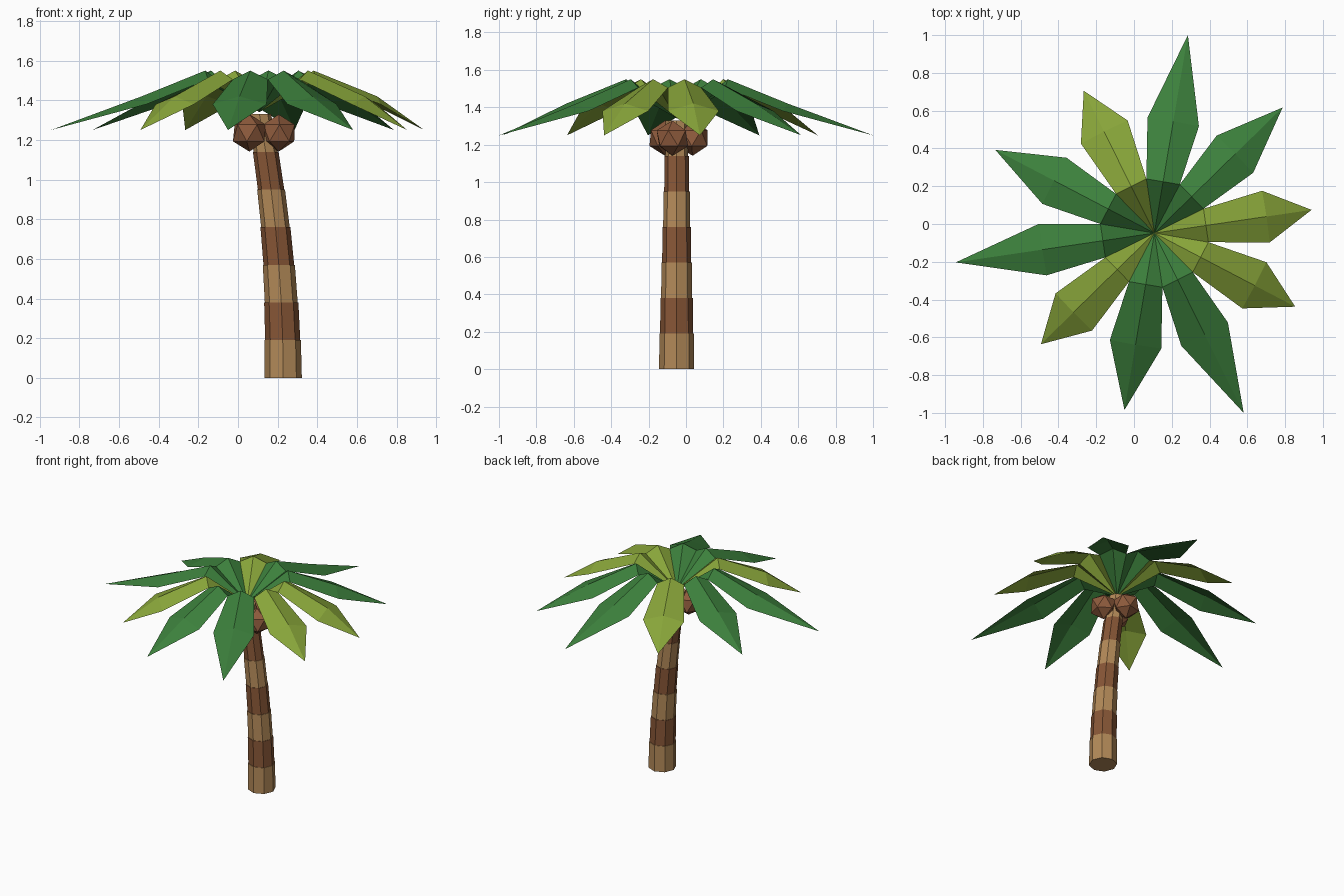
import bpy, bmesh
from math import cos, sin, radians, tau
from mathutils import Vector

if "Cube" in bpy.data.objects:
    bpy.data.objects.remove(bpy.data.objects["Cube"])


def material(name, r, g, b):
    """Flat material from 8-bit sRGB values, stored as linear."""
    lin = [((c / 255 + 0.055) / 1.055) ** 2.4 for c in (r, g, b)] + [1]
    mat = bpy.data.materials.new(name)
    mat.use_nodes = True
    mat.diffuse_color = lin
    bsdf = mat.node_tree.nodes["Principled BSDF"]
    bsdf.inputs["Base Color"].default_value = lin
    bsdf.inputs["Roughness"].default_value = 0.9
    return mat


dark_green = material("dark green", 60, 128, 60)
light_green = material("light green", 137, 166, 58)
tan = material("tan bark", 178, 137, 88)
brown = material("brown bark", 135, 86, 54)
shell = material("coconut brown", 141, 90, 60)


def finish(name, bm, mat):
    mesh = bpy.data.meshes.new(name)
    bm.to_mesh(mesh)
    bm.free()
    mesh.materials.append(mat)
    obj = bpy.data.objects.new(name, mesh)
    bpy.context.collection.objects.link(obj)
    return obj


# Trunk: stacked eight-sided segments on a leaning curve
HEIGHT, SEGMENTS, SIDES = 1.33, 7, 8
TOP_X, BASE_X, AXIS_Y = 0.108, 0.228, -0.05


def trunk_point(z):
    return Vector((BASE_X + (TOP_X - BASE_X) * (z / HEIGHT) ** 2, AXIS_Y, z))


def trunk_segment(i):
    bm = bmesh.new()
    step = HEIGHT / SEGMENTS
    radius = 0.094 - 0.0055 * i
    rings = []
    for z, r in ((i * step, radius), ((i + 1) * step, radius * 0.975)):
        centre = trunk_point(z)
        rings.append([bm.verts.new(centre + Vector((r * cos(a), r * sin(a), 0)))
                      for a in (tau * s / SIDES for s in range(SIDES))])
    low, high = rings
    for s in range(SIDES):
        t = (s + 1) % SIDES
        bm.faces.new((low[s], low[t], high[t], high[s]))
    bm.faces.new(low[::-1])
    bm.faces.new(high)
    finish(f"trunk_segment_{i + 1}", bm, brown if i % 2 else tan)


for i in range(SEGMENTS):
    trunk_segment(i)

# Coconuts: three faceted balls around the trunk top
for i in range(3):
    a = radians(105 + 120 * i)
    bm = bmesh.new()
    bmesh.ops.create_icosphere(bm, subdivisions=1, radius=0.094)
    nut = finish(f"coconut_{i + 1}", bm, shell)
    nut.location = (0.12 + 0.088 * cos(a), AXIS_Y + 0.088 * sin(a), 1.235)
    nut.rotation_euler.z = a

# Fronds: folded leaves that rise from the centre, then droop to a point
FRONDS = 10
HALF = radians(180 / FRONDS)
RING = 0.29


def frond(i, length, mat):
    bm = bmesh.new()
    a = radians(8.4 + 360 / FRONDS * i)

    def vert(along, side, z):
        return bm.verts.new((TOP_X + along * cos(a) - side * sin(a),
                             -0.048 + along * sin(a) + side * cos(a), z))

    root = vert(0, 0, 1.34)
    ridge = vert(RING * cos(HALF), 0, 1.55)
    bend = vert(0.6, 0, 1.42)
    tip = vert(length, 0, 1.25)
    for s in (-1, 1):
        notch = vert(RING * cos(HALF), s * RING * sin(HALF), 1.505)
        edge = vert(0.597, s * 0.138, 1.38)
        for loop in ((root, notch, ridge), (notch, edge, bend, ridge),
                     (edge, tip, bend)):
            bm.faces.new(loop if s < 0 else loop[::-1])
    finish(f"frond_{i + 1}", bm, mat)


for i in range(FRONDS):
    frond(i, (0.841, 0.95, 1.063)[i % 3], dark_green if i % 3 else light_green)
